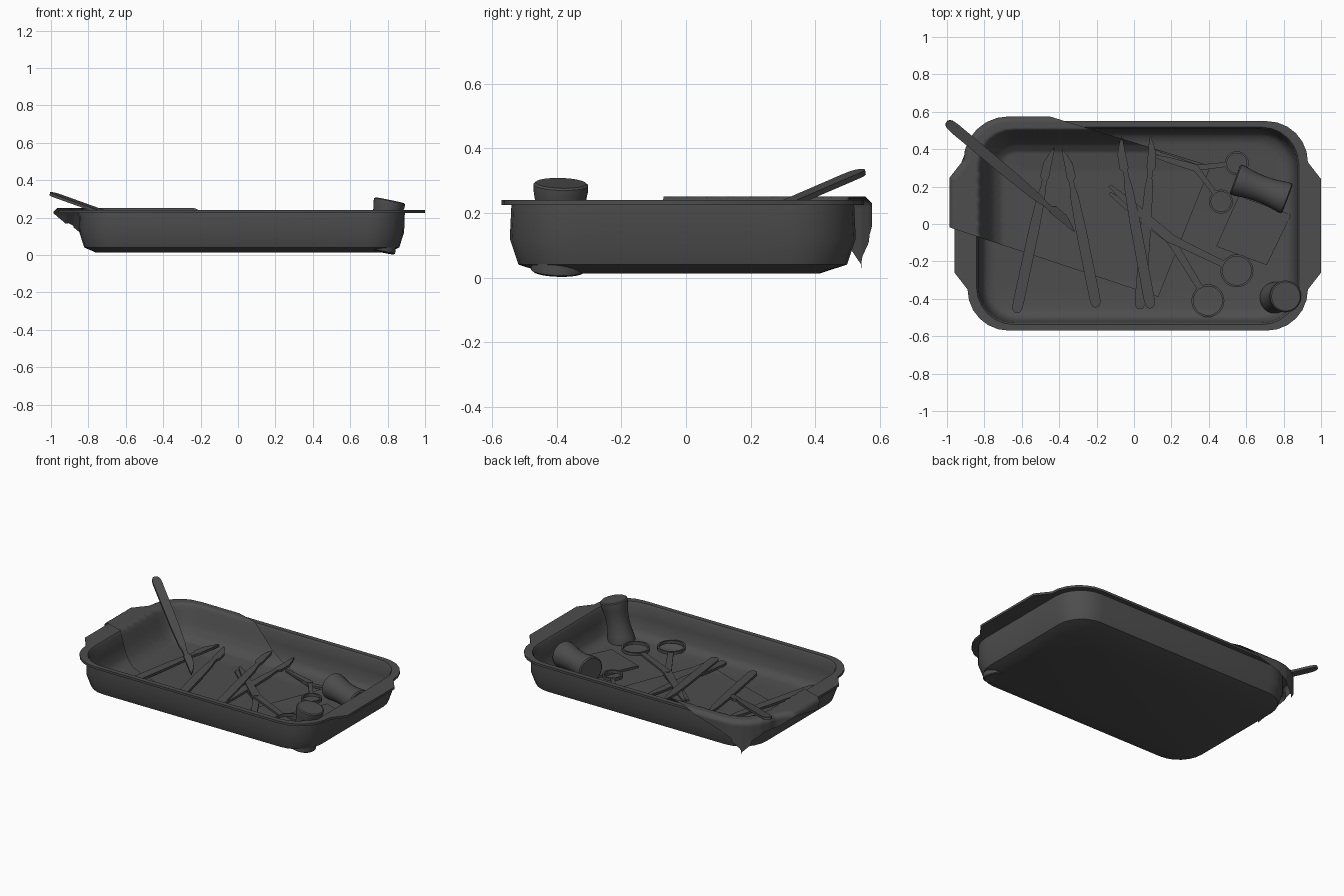
import bpy, math
from mathutils import Vector
from mathutils.geometry import intersect_point_line

if "Cube" in bpy.data.objects:
    bpy.data.objects.remove(bpy.data.objects["Cube"])

CX, CY = 0.02, -0.01
DARK = bpy.data.materials.new("dark_steel")
DARK.diffuse_color = (.075, .075, .075, 1)
DARK.use_nodes = True
DARK.node_tree.nodes["Principled BSDF"].inputs["Base Color"].default_value = DARK.diffuse_color


def make(name, verts, faces, smooth=35):
    me = bpy.data.meshes.new(name)
    me.from_pydata([tuple(v) for v in verts], [], faces)
    me.materials.append(DARK)
    ob = bpy.data.objects.new(name, me)
    bpy.context.collection.objects.link(ob)
    if smooth:
        me.shade_smooth()
        me.set_sharp_from_angle(angle=math.radians(smooth))
    return ob


def loft(name, rings, smooth=35, closed=False):
    """Bridge equal rings; cap the ends or close the chain."""
    n, m = len(rings[0]), len(rings)
    faces = []
    for i in range(m if closed else m - 1):
        a, b = i * n, ((i + 1) % m) * n
        faces += [(a + j, a + (j + 1) % n, b + (j + 1) % n, b + j) for j in range(n)]
    if not closed:
        faces += [tuple(range(n))[::-1], tuple(range((m - 1) * n, m * n))]
    return make(name, [v for r in rings for v in r], faces, smooth)


def outline(hx, hy, r, z, tab=0.0, seg=6):
    """Rounded rectangle, with optional grip tabs on both short sides."""
    pts = []
    for q, (sx, sy) in enumerate([(1, 1), (-1, 1), (-1, -1), (1, -1)]):
        arc = []
        for k in range(seg + 1):
            a = math.radians(90 * q + 90 * k / seg)
            arc.append(Vector((CX + sx * (hx - r) + r * math.cos(a),
                               CY + sy * (hy - r) + r * math.sin(a), z)))
        grip = Vector((CX + sx * (hx + tab), CY + sy * 0.25, z))
        pts += [grip] + arc if q % 2 == 0 else arc + [grip]
    return pts


# Tray: inner floor, inner wall, rim with grips, outer wall, base
loft("tray", [
    outline(.765, .437, .14, .028), outline(.808, .478, .16, .038),
    outline(.833, .502, .18, .07), outline(.848, .513, .19, .15),
    outline(.852, .518, .19, .225), outline(.862, .528, .20, .24),
    outline(.91, .56, .22, .24, .07), outline(.91, .56, .22, .225, .07),
    outline(.872, .53, .20, .225), outline(.868, .535, .20, .12),
    outline(.842, .508, .18, .04), outline(.78, .425, .14, .013)][::-1], 40)

# Cloth: a flat sheet draped onto floor, wall and rim, hanging outside
RIM = [p.to_2d() for p in outline(.912, .565, .22, 0, .075)]
OPEN = [p.to_2d() for p in outline(.85, .515, .19, 0)]
PROFILE = [(0, .248), (.025, .185), (.05, .125), (.08, .08), (.12, .05), (9, .038)]


def nearest(p, poly):
    """Nearest boundary point and signed distance (positive inside)."""
    best, bd, inside = None, 9, False
    for a, b in zip(poly, poly[1:] + poly[:1]):
        q, t = intersect_point_line(p, a, b)
        q = a.lerp(b, min(1, max(0, t))).to_2d()
        if (p - q).length < bd:
            best, bd = q, (p - q).length
        if (a.y > p.y) != (b.y > p.y) and p.x < a.x + (p.y - a.y) * (b.x - a.x) / (b.y - a.y):
            inside = not inside
    return best, bd if inside else -bd


def drape(p):
    q, d = nearest(p, RIM)
    if d < 0:
        out = (p - q) * min(1, 0.02 / max(-d, 1e-4))
        return Vector((q.x + out.x, q.y + out.y, .25 + d))
    _, d = nearest(p, OPEN)
    if d <= 0:
        return Vector((p.x, p.y, .25))
    for (d0, z0), (d1, z1) in zip(PROFILE, PROFILE[1:]):
        if d <= d1:
            t = (d - d0) / (d1 - d0) if d1 < 1 else min(1, (d - d0) / .1)
            return Vector((p.x, p.y, z0 + t * (z1 - z0)))


A, B, C, D = (Vector(c) for c in ((-1.04, 0), (.13, -.39), (.41, .31), (-.905, .715)))
N = 90
verts = [drape(A.lerp(B, i / N).lerp(D.lerp(C, i / N), j / N))
         for j in range(N + 1) for i in range(N + 1)]
faces = [(k, k + 1, k + N + 2, k + N + 1)
         for j in range(N) for k in range(j * (N + 1), j * (N + 1) + N)]
make("cloth", verts, faces, 0).data.shade_smooth()

# Gauze pad on the floor
gauze = [Vector(c) for c in ((.44, -.12), (.71, -.22), (.84, .05), (.56, .15))]
loft("gauze_pad", [[(p.x, p.y, z) for p in gauze] for z in (.03, .045)], 0)


def spool(name, p0, p1):
    """Waisted jar between two points."""
    p0, p1 = Vector(p0), Vector(p1)
    rot = (p1 - p0).to_track_quat('Z', 'Y')
    rings = []
    for t, r in [(0, .078), (.02, .085), (.08, .085), (.2, .079), (.35, .073), (.5, .071),
                 (.65, .073), (.8, .079), (.92, .085), (.98, .085), (1, .078)]:
        rings.append([p0.lerp(p1, t) + rot @ Vector((r * math.cos(a), r * math.sin(a), 0))
                      for a in (2 * math.pi * k / 28 for k in range(28))])
    loft(name, rings)


spool("standing_jar", (.755, -.395, .018), (.812, -.387, .292))
spool("lying_jar", (.54, .24, .125), (.82, .135, .12))


def strip(name, path, th=.016):
    """Flat bar through (point, half width) stations."""
    pts = [Vector(p) for p, _ in path]
    rings = []
    for i, (p, w) in enumerate(path):
        d = (pts[min(i + 1, len(pts) - 1)] - pts[max(i - 1, 0)]).normalized()
        s = Vector((-d.y, d.x, 0)).normalized()
        u = d.cross(s) * th / 2
        c = pts[i]
        rings.append([c - s * w - u, c + s * w - u, c + s * w + u, c - s * w + u])
    loft(name, rings, 30)


# Blade tools: rounded handle end, tapering neck, offset pointed blade
SCALPEL = [(0, .008, 0), (.008, .019, 0), (.025, .026, 0), (.06, .029, 0), (.5, .028, 0),
           (.70, .022, 0), (.76, .014, 0), (.80, .014, 0), (.82, .024, .004),
           (.90, .022, .004), (.96, .012, -.006), (1, .001, -.014)]


def scalpel(name, end, tip, flip=1):
    end, tip = Vector(end), Vector(tip)
    d = (tip - end).normalized()
    s = Vector((-d.y, d.x, 0)).normalized() * flip
    strip(name, [(end.lerp(tip, t) + s * o, w) for t, w, o in SCALPEL])


scalpel("leaning_scalpel", (-1.0, .545, .328), (-.31, -.03, .08))
scalpel("scalpel_1", (-.63, -.475, .052), (-.44, .41, .075))
scalpel("scalpel_2", (-.20, -.445, .05), (-.37, .40, .075), -1)
scalpel("scalpel_3", (.03, -.455, .05), (.10, .47, .10), -1)
scalpel("scalpel_4", (.09, -.45, .062), (-.08, .465, .11))


def scissors(name, tips, pivot, rings, r, w, z):
    """Two hinged halves with finger rings and a pivot screw."""
    pv = Vector(pivot)
    for i in (0, 1):
        tip, c, zz = Vector(tips[i]), Vector(rings[i]), z + .012 * i
        edge = c + (pv - c).normalized() * r * .95
        stations = [(edge, w * .8), (edge.lerp(pv, .5), w * .9), (edge.lerp(pv, .88), w),
                    (pv, w * 1.2), (pv.lerp(tip, .12), w * 1.2), (pv.lerp(tip, .7), w * .9),
                    (tip, w * .4)]
        strip(f"{name}_arm_{i + 1}", [((p.x, p.y, zz), h) for p, h in stations], .014)
        prof = [(r, -.01), (r, .01), (r - .011, .01), (r - .011, -.01)]
        ring = [[(c.x + q * math.cos(a), c.y + q * math.sin(a), zz + h) for q, h in prof]
                for a in (2 * math.pi * k / 28 for k in range(28))]
        loft(f"{name}_ring_{i + 1}", ring, 40, True)
    loft(f"{name}_pivot", [[(pv.x + .014 * math.cos(k * math.pi / 6),
                             pv.y + .014 * math.sin(k * math.pi / 6), h)
                            for k in range(12)] for h in (z, z + .022)])


scissors("scissors", ((-.13, .165), (-.13, .205)), (.19, -.075),
         ((.395, -.41), (.55, -.25)), .088, .022, .07)
scissors("clamp", ((.11, .385), (.105, .365)), (.33, .30),
         ((.55, .325), (.465, .12)), .064, .016, .052)
